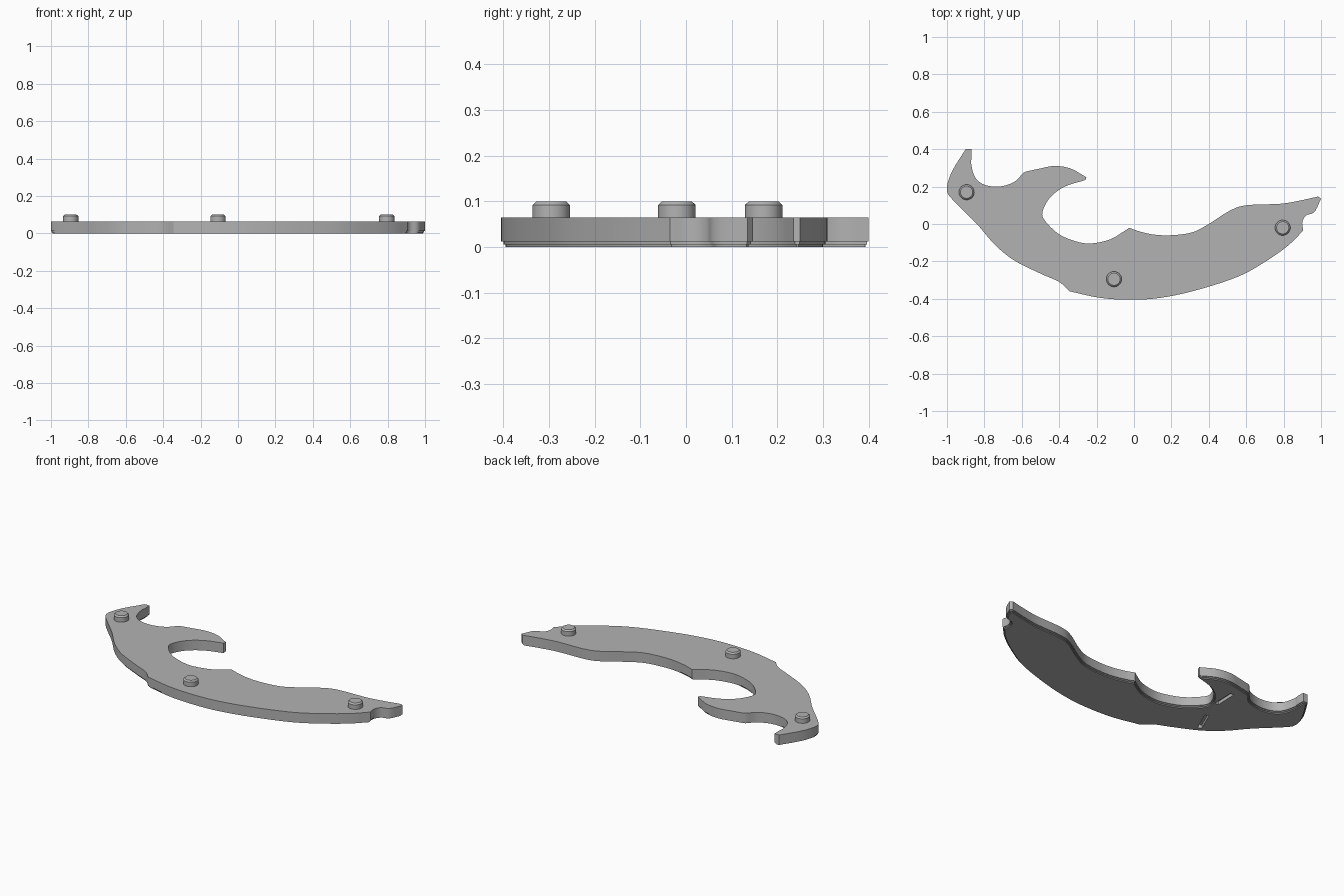
import bpy
import bmesh
import math
from mathutils import Vector

cube = bpy.data.objects.get("Cube")
if cube:
    bpy.data.objects.remove(cube)

THICK = 0.065
PEG_TOP = 0.1
PEG_RADIUS = 0.041

grey = bpy.data.materials.new("plain grey")
grey.use_nodes = True
colour = (0.45, 0.45, 0.45, 1)
grey.diffuse_color = colour
grey.node_tree.nodes["Principled BSDF"].inputs["Base Color"].default_value = colour

# Outline as smooth runs, clockwise from above; runs meet at corners
RUNS = [
    # left horn and the notch beside it
    [(-.87, .4), (-.868, .36), (-.87, .32), (-.85, .25), (-.8, .21), (-.72, .2),
     (-.64, .225), (-.595, .27), (-.58, .28)],
    # outer side of the hook
    [(-.58, .28), (-.51, .295), (-.425, .31), (-.34, .297), (-.255, .25)],
    # inner side of the hook and the round bay
    [(-.26, .235), (-.37, .2), (-.45, .14), (-.49, .06), (-.47, .01), (-.4, -.055),
     (-.31, -.093), (-.23, -.104), (-.13, -.083), (-.055, -.04), (-.025, -.02)],
    # long shallow edge to the right tip
    [(-.025, -.02), (.03, -.04), (.11, -.057), (.2, -.06), (.31, -.045), (.4, 0),
     (.51, .07), (.6, .1), (.78, .108), (.885, .125), (.985, .147)],
    # stepped end below the right tip
    [(1, .135), (.965, .065), (.92, .045), (.9, .01), (.905, -.035)],
    # belly
    [(.905, -.035), (.83, -.11), (.72, -.19), (.56, -.28), (.33, -.355), (.14, -.395),
     (-.02, -.405), (-.18, -.395), (-.345, -.36)],
    # back edge up to the left horn
    [(-.345, -.36), (-.4, -.31), (-.5, -.265), (-.64, -.195), (-.745, -.11), (-.84, 0),
     (-.97, .13), (-1, .18), (-.99, .24), (-.96, .305), (-.9, .4)],
]


def smooth_run(points, steps=5):
    """Catmull-Rom curve through the points of one run."""
    pts = [Vector(p) for p in points]
    pts = [2 * pts[0] - pts[1]] + pts + [2 * pts[-1] - pts[-2]]
    out = []
    for a, b, c, d in zip(pts, pts[1:], pts[2:], pts[3:]):
        for i in range(steps):
            t = i / steps
            out.append((2 * b + (c - a) * t + (2 * a - 5 * b + 4 * c - d) * t * t
                        + (3 * b - a - 3 * c + d) * t ** 3) / 2)
    out.append(pts[-2])
    return out


def inset(loop, amount):
    """Move every point of a clockwise loop inward."""
    out = []
    for i, p in enumerate(loop):
        e = (p - loop[i - 1]).normalized()
        f = (loop[(i + 1) % len(loop)] - p).normalized()
        side = (e + f).normalized()
        out.append(p + Vector((side.y, -side.x)) * amount)
    return out


def new_object(name, bm):
    bmesh.ops.recalc_face_normals(bm, faces=bm.faces)
    mesh = bpy.data.meshes.new(name)
    bm.to_mesh(mesh)
    bm.free()
    mesh.materials.append(grey)
    obj = bpy.data.objects.new(name, mesh)
    bpy.context.collection.objects.link(obj)
    return obj


def stack(name, layers):
    """Solid made of equal loops stacked at given heights."""
    bm = bmesh.new()
    rings = [[bm.verts.new((p.x, p.y, z)) for p in loop] for loop, z in layers]
    for low, high in zip(rings, rings[1:]):
        for i in range(len(low)):
            bm.faces.new((low[i - 1], low[i], high[i], high[i - 1]))
    bm.faces.new(rings[0])
    bm.faces.new(rings[-1])
    return new_object(name, bm)


def circle(x, y, radius, sides=40):
    turn = math.tau / sides
    return [Vector((x + radius * math.cos(i * turn), y + radius * math.sin(i * turn)))
            for i in range(sides)]


def shade(obj):
    bpy.ops.object.select_all(action="DESELECT")
    obj.select_set(True)
    bpy.context.view_layer.objects.active = obj
    bpy.ops.object.shade_smooth_by_angle(angle=math.radians(25))


# Plate with a small stepped rim along its underside
outline = []
for run in RUNS:
    for point in smooth_run(run):
        if not outline or (point - outline[-1]).length > 0.002:
            outline.append(point)
rim = inset(outline, 0.005)
foot = inset(outline, 0.01)
plate = stack("curved_plate", [(foot, 0), (foot, 0.006), (rim, 0.006),
                               (rim, 0.012), (outline, 0.012), (outline, THICK)])

# Two narrow slots cut into the underside
for name, start, end in (("lower_slot_cutter", (-.61, -.17), (-.553, -.04)),
                         ("upper_slot_cutter", (-.513, .09), (-.509, .224))):
    a, b = Vector(start), Vector(end)
    along = (b - a).normalized() * 0.012
    across = Vector((-along.y, along.x))
    corners = [a + across, b + across, b - across, a - across]
    cutter = stack(name, [(corners, -0.02), (corners, 0.02)])
    cutter.hide_render = True
    cutter.hide_set(True)
    cut = plate.modifiers.new(name, "BOOLEAN")
    cut.operation = "DIFFERENCE"
    cut.object = cutter
    bpy.context.view_layer.objects.active = plate
    bpy.ops.object.modifier_apply(modifier=cut.name)
    bpy.data.objects.remove(cutter)
shade(plate)

# Three round pegs with chamfered tops
for name, x, y in (("left_peg", -.895, .17), ("middle_peg", -.107, -.295),
                   ("right_peg", .795, -.02)):
    wide = circle(x, y, PEG_RADIUS)
    narrow = circle(x, y, PEG_RADIUS * 0.8)
    peg = stack(name, [(wide, THICK - 0.01), (wide, PEG_TOP - 0.008), (narrow, PEG_TOP)])
    shade(peg)
